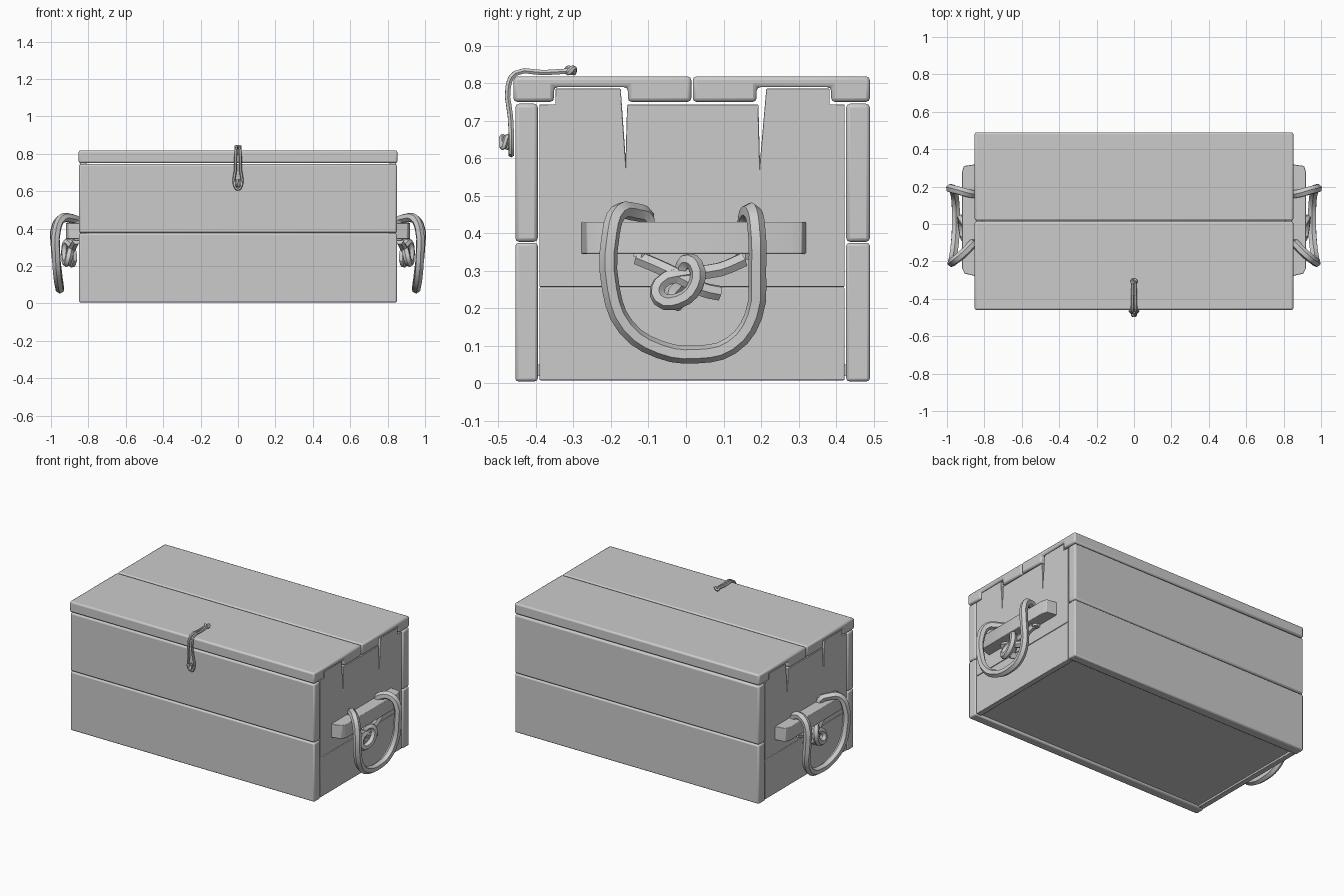
import bpy, bmesh, math
from mathutils import Vector

if "Cube" in bpy.data.objects:
    bpy.data.objects.remove(bpy.data.objects["Cube"], do_unlink=True)

grey = bpy.data.materials.new("plain grey")
grey.use_nodes = True
COL = (0.6, 0.6, 0.6, 1)
grey.diffuse_color = COL
grey.node_tree.nodes["Principled BSDF"].inputs["Base Color"].default_value = COL


def finish(obj, angle):
    obj.data.materials.clear()
    obj.data.materials.append(grey)
    bpy.ops.object.select_all(action='DESELECT')
    obj.select_set(True)
    bpy.context.view_layer.objects.active = obj
    bpy.ops.object.shade_smooth_by_angle(angle=math.radians(angle))


def prism(name, profile, lo, hi, axis="x", bevel=0.008):
    """Extrude a profile along x (profile in y,z) or along z (profile in x,y)."""
    bm = bmesh.new()
    place = (lambda p, t: (t, p[0], p[1])) if axis == "x" else (lambda p, t: (p[0], p[1], t))
    face = bm.faces.new([bm.verts.new(place(p, lo)) for p in profile])
    ext = bmesh.ops.extrude_face_region(bm, geom=[face])
    moved = [v for v in ext["geom"] if isinstance(v, bmesh.types.BMVert)]
    step = Vector((hi - lo, 0, 0)) if axis == "x" else Vector((0, 0, hi - lo))
    bmesh.ops.translate(bm, verts=moved, vec=step)
    bmesh.ops.recalc_face_normals(bm, faces=bm.faces)
    mesh = bpy.data.meshes.new(name)
    bm.to_mesh(mesh)
    bm.free()
    obj = bpy.data.objects.new(name, mesh)
    bpy.context.collection.objects.link(obj)
    if bevel:
        mod = obj.modifiers.new("edge_rounding", 'BEVEL')
        mod.width = bevel
        mod.segments = 2
    finish(obj, 30)
    return obj


def board(name, y0, y1, z0, z1, half=0.85, bevel=0.008):
    return prism(name, [(y0, z0), (y1, z0), (y1, z1), (y0, z1)], -half, half, "x", bevel)


def rope(name, points, radius, closed=False):
    curve = bpy.data.curves.new(name, 'CURVE')
    curve.dimensions = '3D'
    curve.resolution_u = 3
    curve.bevel_depth = radius
    curve.bevel_resolution = 1
    curve.use_fill_caps = True
    spline = curve.splines.new('BEZIER')
    spline.use_cyclic_u = closed
    spline.bezier_points.add(len(points) - 1)
    for bp, p in zip(spline.bezier_points, points):
        bp.co = p
        bp.handle_left_type = bp.handle_right_type = 'AUTO'
    obj = bpy.data.objects.new(name, curve)
    bpy.context.collection.objects.link(obj)
    bpy.ops.object.select_all(action='DESELECT')
    obj.select_set(True)
    bpy.context.view_layer.objects.active = obj
    bpy.ops.object.convert(target='MESH')
    finish(obj, 35)


# Front and back planks, two high
for side, y0, y1 in (("front", -0.455, -0.395), ("back", 0.427, 0.49)):
    board(side + "_lower_plank", y0, y1, 0.005, 0.374)
    board(side + "_upper_plank", y0, y1, 0.377, 0.745, bevel=0.01)

# Bottom board set up inside the walls
board("bottom_board", -0.4, 0.43, 0.02, 0.05, half=0.82, bevel=0)

# Lid planks, notched underneath over the raised tabs
prism("lid_front_plank", [(-0.46, 0.75), (-0.352, 0.75), (-0.352, 0.789), (-0.155, 0.789),
                          (-0.155, 0.75), (0.014, 0.75), (0.014, 0.818), (-0.46, 0.818)],
      -0.852, 0.852, bevel=0.01)
prism("lid_back_plank", [(0.018, 0.75), (0.188, 0.75), (0.188, 0.789), (0.387, 0.789),
                         (0.387, 0.75), (0.49, 0.75), (0.49, 0.818), (0.018, 0.818)],
      -0.852, 0.852, bevel=0.01)

# End walls with tabs and split wedges, grips and rope handles
end_profile = [(-0.391, 0.257), (0.423, 0.257), (0.423, 0.743), (0.383, 0.743), (0.383, 0.785),
               (0.214, 0.785), (0.197, 0.59), (0.193, 0.743),
               (-0.157, 0.743), (-0.161, 0.6), (-0.174, 0.785), (-0.348, 0.785),
               (-0.348, 0.743), (-0.391, 0.743)]
handle = [(0.862, -0.12, 0.335), (0.862, -0.105, 0.44), (0.895, -0.14, 0.457), (0.94, -0.18, 0.455),
          (0.968, -0.2, 0.4), (0.972, -0.2, 0.25), (0.965, -0.16, 0.15), (0.955, -0.07, 0.09),
          (0.952, 0.03, 0.077), (0.955, 0.12, 0.1), (0.965, 0.18, 0.18), (0.978, 0.19, 0.3),
          (0.972, 0.187, 0.42), (0.935, 0.178, 0.455), (0.89, 0.165, 0.452), (0.862, 0.16, 0.43),
          (0.862, 0.155, 0.33)]
knot = [(0.865, -0.13, 0.335), (0.88, -0.06, 0.305), (0.9, 0.0, 0.275), (0.9, 0.045, 0.25),
        (0.89, 0.09, 0.24)]
knot_loop = [(0.88, 0.155, 0.33), (0.89, 0.09, 0.303), (0.895, 0.0, 0.29), (0.9, -0.07, 0.265),
             (0.91, -0.07, 0.225), (0.92, -0.02, 0.22), (0.925, 0.025, 0.26), (0.92, 0.025, 0.315),
             (0.905, 0.0, 0.325), (0.885, -0.01, 0.28), (0.88, -0.04, 0.23), (0.89, -0.01, 0.208)]
for side, s in (("left", 1), ("right", -1)):
    def flip(points):
        return [(s * p[0], *p[1:]) for p in points]
    lower = [(-0.391, 0.008), (0.423, 0.008), (0.423, 0.255), (-0.391, 0.255)]
    prism(side + "_end_lower_plank", lower, s * 0.81, s * 0.845, bevel=0.003)
    prism(side + "_end_upper_plank", end_profile, s * 0.81, s * 0.845, bevel=0.002)
    grip = [(0.84, -0.28), (0.905, -0.265), (0.92, -0.235), (0.92, 0.275), (0.91, 0.31), (0.84, 0.32)]
    prism(side + "_grip_bar", flip(grip), 0.345, 0.43, "z", 0.003)
    rope(side + "_rope_handle", flip(handle), 0.024)
    rope(side + "_rope_knot_tail", flip(knot), 0.021)
    rope(side + "_rope_knot", flip(knot_loop), 0.021)

# Rope latch: two strands over the lid edge, a hanging loop and tied ends
latch = [(0.005, -0.3, 0.833), (0.008, -0.38, 0.828), (0.01, -0.455, 0.826), (0.012, -0.474, 0.79),
         (0.014, -0.468, 0.71), (0.02, -0.465, 0.64), (0.0, -0.466, 0.61)]
rope("latch_loop", latch + [(-x, y, z) for x, y, z in reversed(latch[:-1])], 0.008)
for name, y, z, rx, rz in (("latch_top_knot", -0.307, 0.834, 0.012, 0.006),
                           ("latch_peg", -0.482, 0.643, 0.009, 0.014)):
    ring = [(rx * math.cos(a), y + 0.009 * math.sin(a), z + rz * math.sin(2 * a))
            for a in (i * math.pi / 4 for i in range(8))]
    rope(name, ring, 0.008, closed=True)
